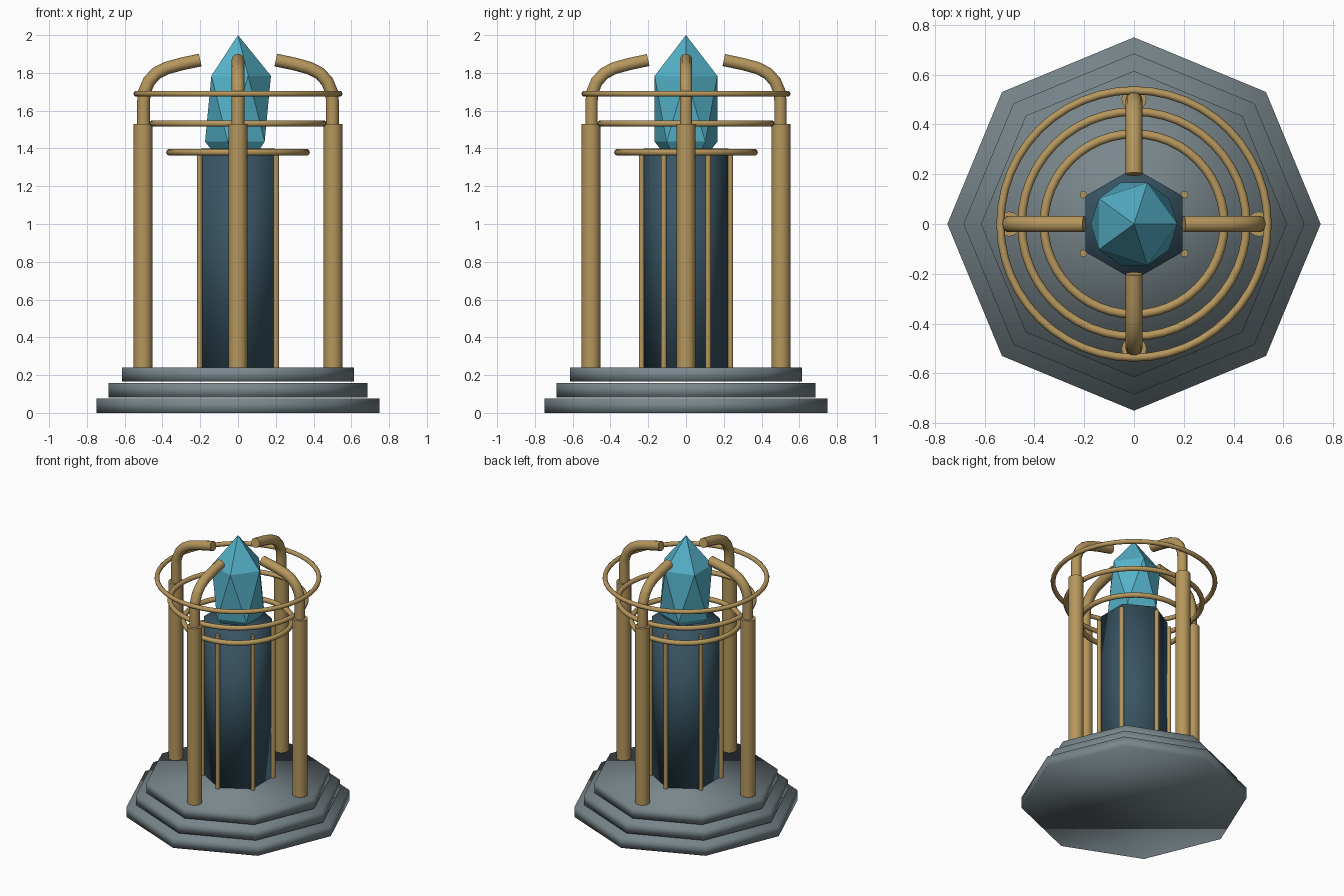
import bpy
from math import cos, sin, pi, radians

if "Cube" in bpy.data.objects:
    bpy.data.objects.remove(bpy.data.objects["Cube"])


def material(name, rgb):
    m = bpy.data.materials.new(name)
    m.diffuse_color = (*rgb, 1)
    m.use_nodes = True
    m.node_tree.nodes["Principled BSDF"].inputs["Base Color"].default_value = m.diffuse_color
    return m


STONE = material("stone", (0.19, 0.24, 0.26))
DARK = material("dark_stone", (0.04, 0.09, 0.125))
BRASS = material("brass", (0.47, 0.31, 0.11))
GLOW = material("crystal_blue", (0.09, 0.44, 0.58))


def finish(name, mat, smooth=None):
    ob = bpy.context.object
    ob.name = name
    ob.data.materials.append(mat)
    if smooth == "full":
        bpy.ops.object.shade_smooth()
    elif smooth == "angle":
        bpy.ops.object.shade_smooth_by_angle(angle=radians(40))
    return ob


def column(name, x, y, r, z0, z1, sides, mat, smooth):
    bpy.ops.mesh.primitive_cylinder_add(vertices=sides, radius=r, depth=z1 - z0,
                                        location=(x, y, (z0 + z1) / 2))
    return finish(name, mat, smooth)


# Stepped octagonal base
for i, r in enumerate((0.75, 0.685, 0.615)):
    z = i * 0.0825
    column(f"base_step_{i + 1}", 0, 0, r, z, z + 0.075, 8, STONE, "full")

# Hexagonal pedestal with a thin rod along each corner
column("pedestal", 0, 0, 0.225, 0.24, 1.40, 6, DARK, "full")
for i in range(6):
    a = radians(30 + 60 * i)
    column(f"corner_rod_{i + 1}", 0.235 * cos(a), 0.235 * sin(a), 0.015,
           0.24, 1.365, 10, BRASS, "angle")

# Crystal: stretched icosahedron sunk into the pedestal
bpy.ops.mesh.primitive_ico_sphere_add(subdivisions=1, radius=1, location=(0, 0, 1.61))
bpy.context.object.scale = (0.195, 0.195, 0.39)
bpy.ops.object.transform_apply(location=False, rotation=False, scale=True)
finish("crystal", GLOW)

# Three rings widening upward
for i, (z, r, t) in enumerate(((1.38, 0.362, 0.018), (1.532, 0.452, 0.017), (1.69, 0.537, 0.016))):
    bpy.ops.mesh.primitive_torus_add(major_radius=r, minor_radius=t, major_segments=48,
                                     minor_segments=10, location=(0, 0, z))
    finish(f"ring_{i + 1}", BRASS, "full")

# Four posts, each with a bent arm reaching toward the crystal
ARM = ((0.5, 1.50), (0.5, 1.65), (0.495, 1.70), (0.472, 1.755), (0.432, 1.798),
       (0.38, 1.825), (0.30, 1.847), (0.20, 1.868))
for i in range(4):
    a = i * pi / 2
    column(f"post_{i + 1}", 0.503 * cos(a), 0.503 * sin(a), 0.05, 0.235, 1.53, 16, BRASS, "angle")
    cu = bpy.data.curves.new(f"arm_{i + 1}", "CURVE")
    cu.dimensions = "3D"
    cu.bevel_depth = 0.034
    cu.bevel_resolution = 3
    cu.use_fill_caps = True
    sp = cu.splines.new("POLY")
    sp.points.add(len(ARM) - 1)
    for p, (d, z) in zip(sp.points, ARM):
        p.co = (d * cos(a), d * sin(a), z, 1)
    sp.use_smooth = True
    cu.materials.append(BRASS)
    bpy.context.collection.objects.link(bpy.data.objects.new(f"arm_{i + 1}", cu))
